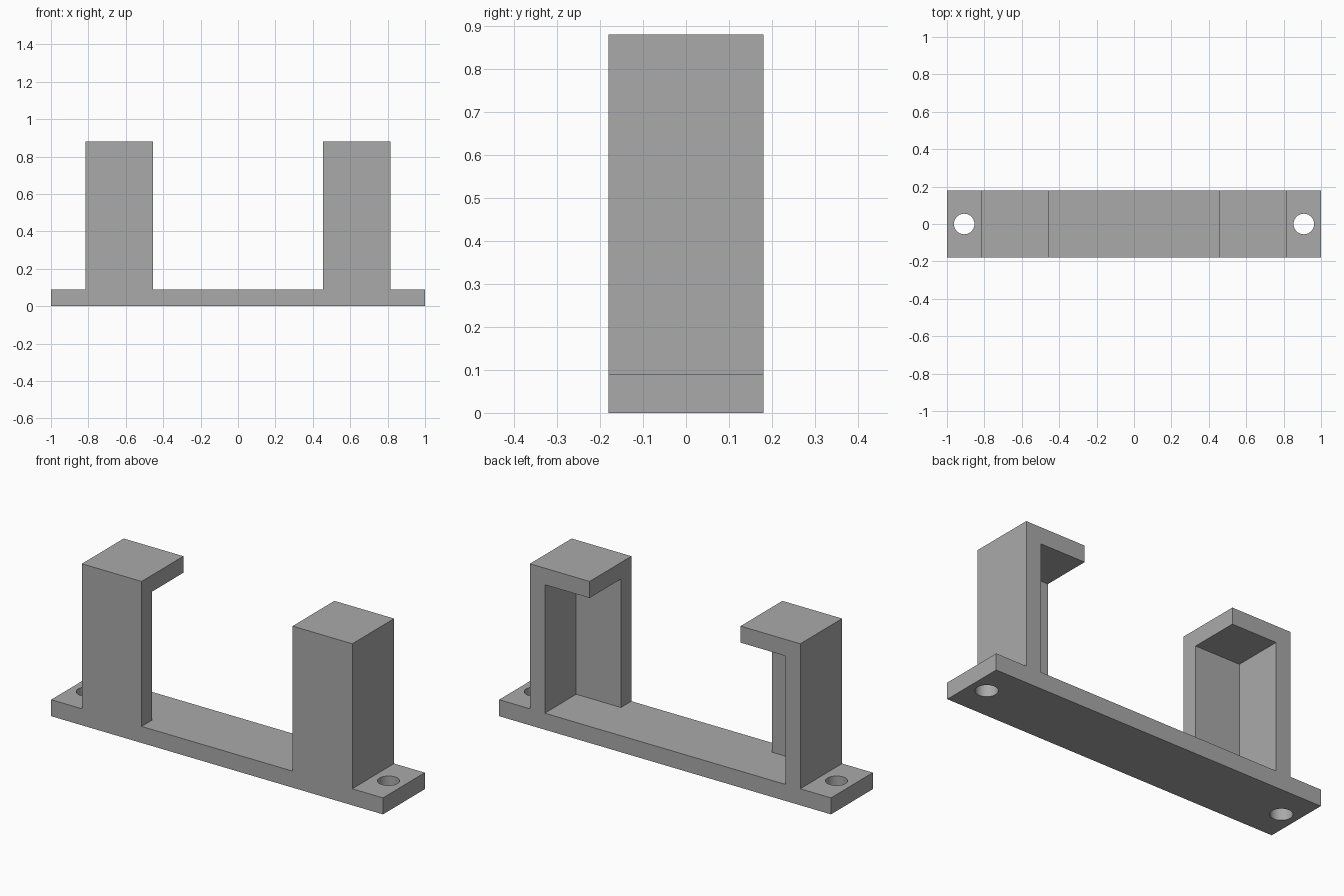
import bpy, bmesh
from mathutils import Matrix

if "Cube" in bpy.data.objects:
    bpy.data.objects.remove(bpy.data.objects["Cube"])

W = 0.18          # half depth
T = 0.09          # plate and wall thickness
H = 0.88          # total height
X_IN, X_OUT = 0.455, 0.815

grey = bpy.data.materials.new("grey plastic")
grey.diffuse_color = (0.40, 0.40, 0.40, 1)
grey.use_nodes = True
grey.node_tree.nodes["Principled BSDF"].inputs["Base Color"].default_value = grey.diffuse_color


def make_object(name, bm):
    bmesh.ops.recalc_face_normals(bm, faces=bm.faces)
    mesh = bpy.data.meshes.new(name)
    bm.to_mesh(mesh)
    bm.free()
    mesh.materials.append(grey)
    ob = bpy.data.objects.new(name, mesh)
    bpy.context.collection.objects.link(ob)
    return ob


def cut(target, name, bm):
    cutter = make_object(name, bm)
    cutter.hide_render = True
    cutter.hide_set(True)
    mod = target.modifiers.new(name, 'BOOLEAN')
    mod.operation = 'DIFFERENCE'
    mod.solver = 'EXACT'
    mod.object = cutter


# Bracket body: base strip with two upright posts, extruded front to back
half = [(X_IN, T), (X_IN, H), (X_OUT, H), (X_OUT, T), (1, T), (1, 0)]
outline = half + [(-x, z) for x, z in reversed(half)]
bm = bmesh.new()
face = bm.faces.new([bm.verts.new((x, -W, z)) for x, z in outline])
ext = bmesh.ops.extrude_face_region(bm, geom=[face])
bmesh.ops.translate(bm, vec=(0, 2 * W, 0),
                    verts=[v for v in ext["geom"] if isinstance(v, bmesh.types.BMVert)])
bracket = make_object("cradle_bracket", bm)

for side, label in ((-1, "left"), (1, "right")):
    # Pocket leaves the front wall, outer wall and roof of each post
    x0, x1 = X_IN - 0.1, X_OUT - T
    y0, y1 = -W + T, W + 0.1
    z0, z1 = T, H - T
    bm = bmesh.new()
    bmesh.ops.create_cube(bm, size=1, matrix=(
        Matrix.Translation((side * (x0 + x1) / 2, (y0 + y1) / 2, (z0 + z1) / 2))
        @ Matrix.Diagonal((x1 - x0, y1 - y0, z1 - z0, 1))))
    cut(bracket, label + "_pocket_cutter", bm)

    # Screw hole through the end tab
    bm = bmesh.new()
    bmesh.ops.create_cone(bm, cap_ends=True, segments=48, radius1=0.055, radius2=0.055,
                          depth=0.4, matrix=Matrix.Translation((side * 0.908, 0, 0.05)))
    cut(bracket, label + "_screw_hole_cutter", bm)

# Smooth hole walls, sharp box edges
bpy.context.view_layer.objects.active = bracket
bracket.select_set(True)
for mod in list(bracket.modifiers):
    bpy.ops.object.modifier_apply(modifier=mod.name)
bpy.ops.object.shade_smooth_by_angle()
